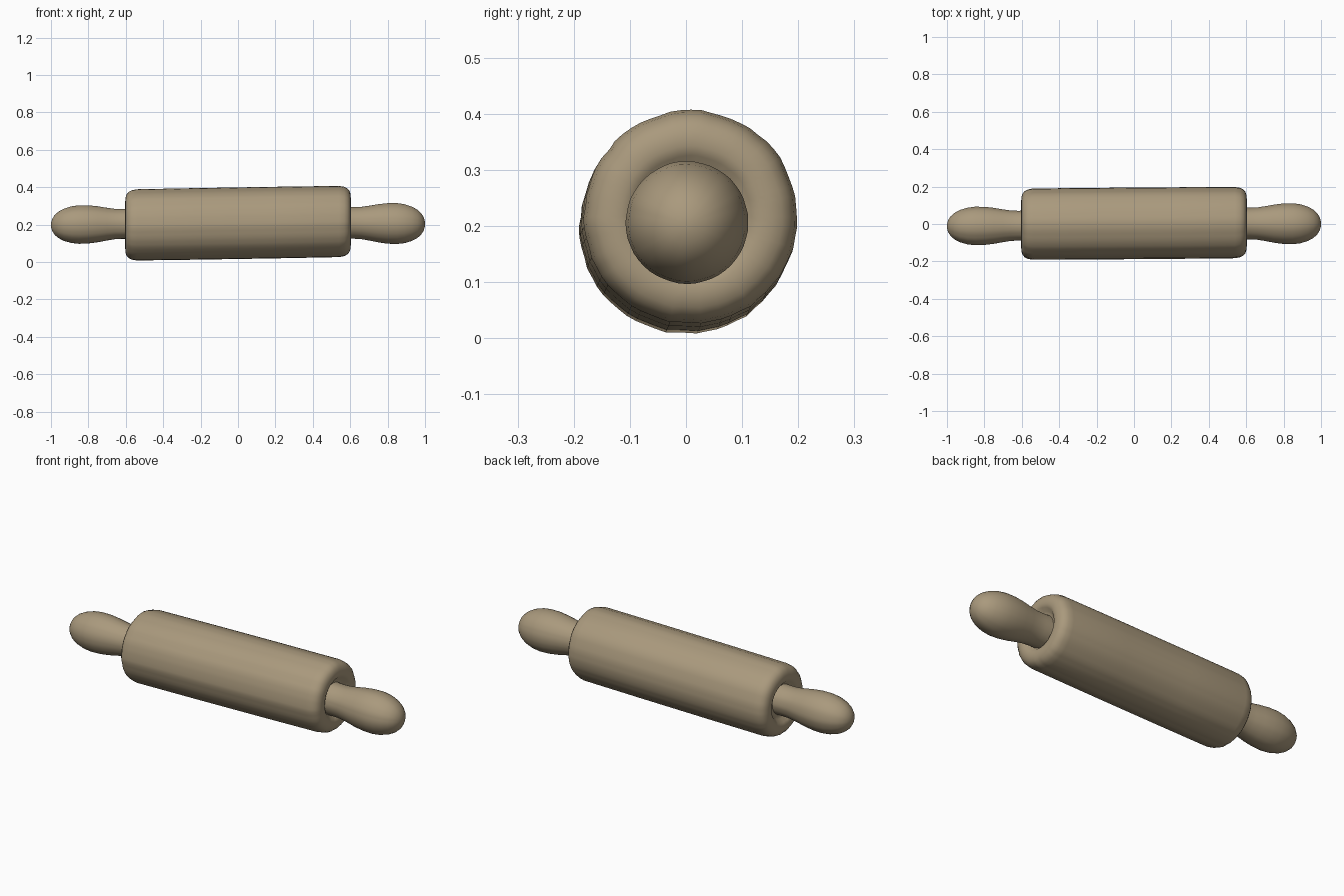
import bpy, bmesh, math, random

if "Cube" in bpy.data.objects:
    bpy.data.objects.remove(bpy.data.objects["Cube"])
random.seed(4)

wood = bpy.data.materials.new("tan_wood")
wood.diffuse_color = (0.40, 0.32, 0.205, 1)
wood.use_nodes = True
wood.node_tree.nodes["Principled BSDF"].inputs["Base Color"].default_value = wood.diffuse_color


def lathe(name, profile, start, end, sides=64, ridge=0.0):
    """Spin (x, radius) points round a slightly tilted axis; start/end are (x, y, z)."""
    bm = bmesh.new()
    wobble = [random.uniform(-ridge, ridge) for _ in range(sides)]
    rings = []
    for x, r in profile:
        t = (x - start[0]) / (end[0] - start[0])
        cy = start[1] + t * (end[1] - start[1])
        cz = start[2] + t * (end[2] - start[2])
        ring = []
        for i in range(sides):
            a = 2 * math.pi * i / sides
            rr = r + wobble[i] * min(1, r / 0.18)
            ring.append(bm.verts.new((x, cy + rr * math.cos(a), cz + rr * math.sin(a))))
        rings.append(ring)
    for a, b in zip(rings, rings[1:]):
        for i in range(sides):
            j = (i + 1) % sides
            bm.faces.new((a[i], a[j], b[j], b[i]))
    bm.faces.new(rings[0])
    bm.faces.new(rings[-1])
    bmesh.ops.recalc_face_normals(bm, faces=bm.faces)
    me = bpy.data.meshes.new(name)
    bm.to_mesh(me)
    bm.free()
    me.materials.append(wood)
    ob = bpy.data.objects.new(name, me)
    bpy.context.collection.objects.link(ob)
    bpy.ops.object.select_all(action='DESELECT')
    ob.select_set(True)
    bpy.context.view_layer.objects.active = ob
    bpy.ops.object.shade_smooth_by_angle(angle=math.radians(40))
    return ob


# roller: rounded rims and a shallow socket around each handle
half = [(0.575, 0.075), (0.58, 0.092), (0.597, 0.108), (0.603, 0.125), (0.602, 0.145),
        (0.596, 0.163), (0.585, 0.176), (0.568, 0.185), (0.54, 0.19), (0.2, 0.191)]
roller = [(-x, r) for x, r in half] + half[::-1]
lathe("roller", roller, (-0.6, 0.0, 0.197), (0.6, 0.009, 0.217), ridge=0.0018)

# handles: narrow neck swelling to a rounded grip
grip = [(0.56, 0.082), (0.62, 0.081), (0.66, 0.083), (0.70, 0.089), (0.75, 0.098),
        (0.80, 0.104), (0.85, 0.105), (0.89, 0.100), (0.93, 0.088), (0.96, 0.072),
        (0.98, 0.054), (0.993, 0.034), (0.999, 0.014), (1.0, 0.004)]
lathe("left_handle", [(-x, r * 0.98) for x, r in grip],
      (-0.6, -0.009, 0.204), (-1.0, -0.012, 0.198), 48, 0.001)
lathe("right_handle", [(x, r * 1.04) for x, r in grip],
      (0.6, 0.003, 0.210), (1.0, 0.001, 0.204), 48, 0.001)
